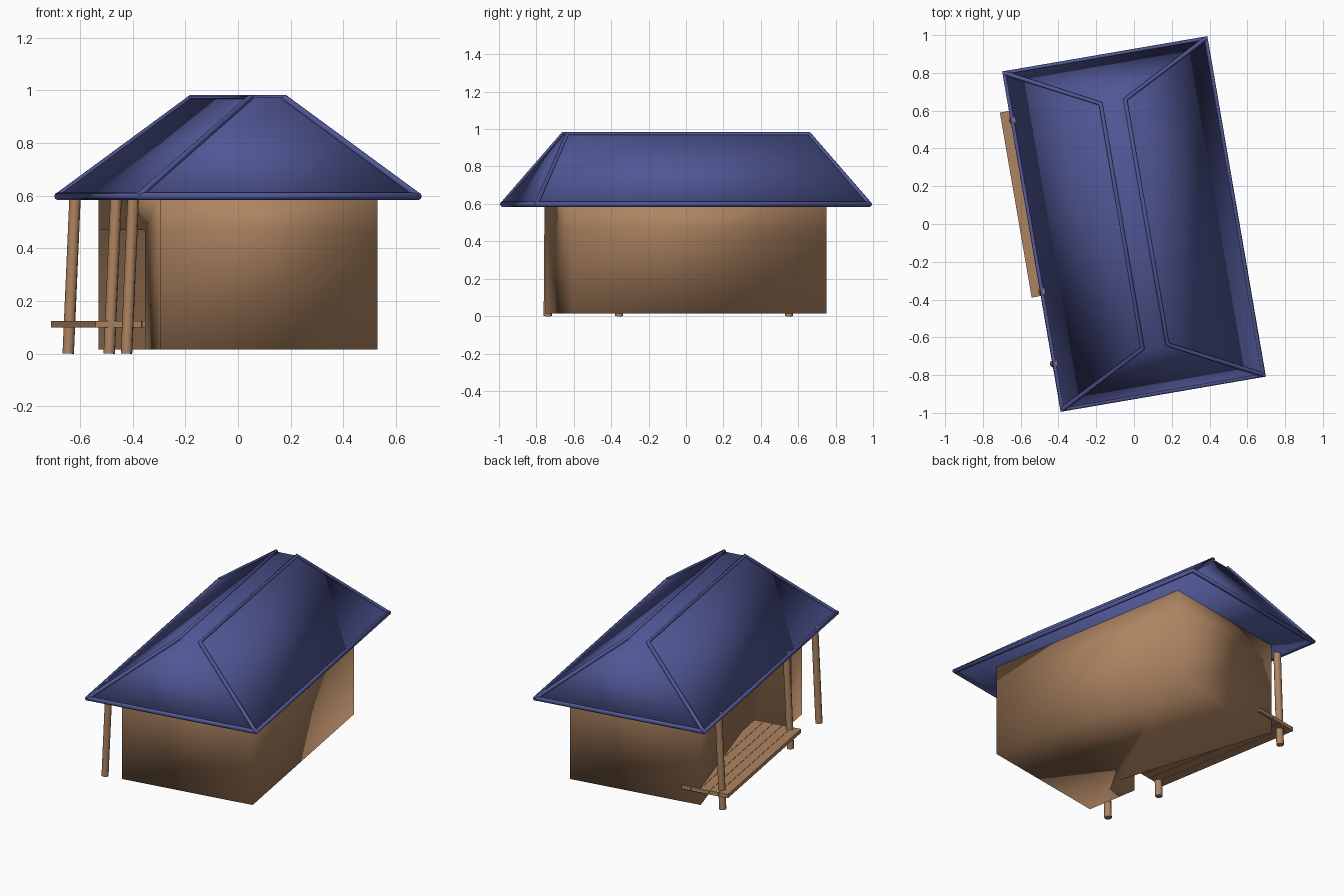
import bpy, bmesh, math
from mathutils import Matrix, Vector

if "Cube" in bpy.data.objects:
    bpy.data.objects.remove(bpy.data.objects["Cube"])

TURN = Matrix.Rotation(math.radians(9.75), 4, 'Z')   # whole house is turned on its plot


def material(name, rgb):
    m = bpy.data.materials.new(name)
    m.diffuse_color = (*rgb, 1)
    m.use_nodes = True
    m.node_tree.nodes["Principled BSDF"].inputs["Base Color"].default_value = m.diffuse_color
    return m


WOOD = material("warm_brown", (0.42, 0.23, 0.12))
BLUE = material("roof_blue", (0.08, 0.095, 0.30))


def mesh_object(name, verts, faces, mat, smooth=True):
    bm = bmesh.new()
    vs = [bm.verts.new(v) for v in verts]
    for f in faces:
        bm.faces.new([vs[i] for i in f])
    bmesh.ops.recalc_face_normals(bm, faces=bm.faces[:])
    for f in bm.faces:
        f.smooth = smooth
    me = bpy.data.meshes.new(name)
    bm.to_mesh(me)
    bm.free()
    me.materials.append(mat)
    ob = bpy.data.objects.new(name, me)
    ob.matrix_world = TURN
    bpy.context.collection.objects.link(ob)
    return ob


def box(name, lo, hi, mat):
    verts = [(x, y, z) for z in (lo[2], hi[2]) for x, y in
             ((lo[0], lo[1]), (hi[0], lo[1]), (hi[0], hi[1]), (lo[0], hi[1]))]
    sides = [(i, (i + 1) % 4, (i + 1) % 4 + 4, i + 4) for i in range(4)]
    return mesh_object(name, verts, sides + [(3, 2, 1, 0), (4, 5, 6, 7)], mat, False)


def rod(name, points, radius, mat, closed=False):
    cu = bpy.data.curves.new(name, 'CURVE')
    cu.dimensions = '3D'
    cu.bevel_depth = radius
    cu.bevel_resolution = 2
    cu.use_fill_caps = True
    sp = cu.splines.new('POLY')
    sp.points.add(len(points) - 1)
    for p, co in zip(sp.points, points):
        p.co = (*co, 1)
    sp.use_cyclic_u = closed
    cu.materials.append(mat)
    ob = bpy.data.objects.new(name, cu)
    ob.matrix_world = TURN
    bpy.context.collection.objects.link(ob)
    return ob


# House body with a tapering porch recess in the left wall
A, B = 0.419, 0.689
plan = [(-A, -B), (A, -B), (A, B), (-A, B), (-0.27, -0.35), (-A, -0.35)]
verts = [(x, y, z) for z in (0.015, 0.47) for x, y in plan]
verts += [(x, y, 0.61) for x, y in plan[:4]]
faces = [(i, (i + 1) % 6, (i + 1) % 6 + 6, i + 6) for i in range(6)]
faces += [(i + 6, i + 7, i + 13, i + 12) for i in range(3)]
faces += [(9, 11, 6, 12, 15), (9, 10, 11), (5, 4, 3, 2, 1, 0), (12, 13, 14, 15)]
mesh_object("house_body", verts, faces, WOOD)

# Hipped roof with a narrow flat top
E, F, R, S = 0.541, 0.904, 0.066, 0.657
ZE, ZT = 0.598, 0.973
eave = [(-E, -F, ZE), (E, -F, ZE), (E, F, ZE), (-E, F, ZE)]
top = [(-R, -S, ZT), (R, -S, ZT), (R, S, ZT), (-R, S, ZT)]
faces = [(i, (i + 1) % 4, (i + 1) % 4 + 4, i + 4) for i in range(4)]
mesh_object("roof", eave + top, faces + [(3, 2, 1, 0), (4, 5, 6, 7)], BLUE)

# Rounded trim along eaves, hips and both ridge edges
rod("eave_trim", eave, 0.0145, BLUE, True)
rod("left_ridge_trim", [eave[0], top[0], top[3], eave[3]], 0.012, BLUE)
rod("right_ridge_trim", [eave[1], top[1], top[2], eave[2]], 0.012, BLUE)

# Porch deck boards
N, U0, U1 = 5, -0.60, -0.30
w = (U1 - U0) / N
for i in range(N):
    box(f"deck_board_{i + 1}", (U0 + i * w, -0.292, 0.10),
        (U0 + (i + 1) * w - 0.002, 0.702, 0.124), WOOD)

# Leaning porch posts
for name, v in (("front_post", -0.657), ("middle_post", -0.27), ("back_post", 0.651)):
    rod(name, [(-0.543, v, 0.0), (-0.516, v, 0.61)], 0.022, WOOD)
